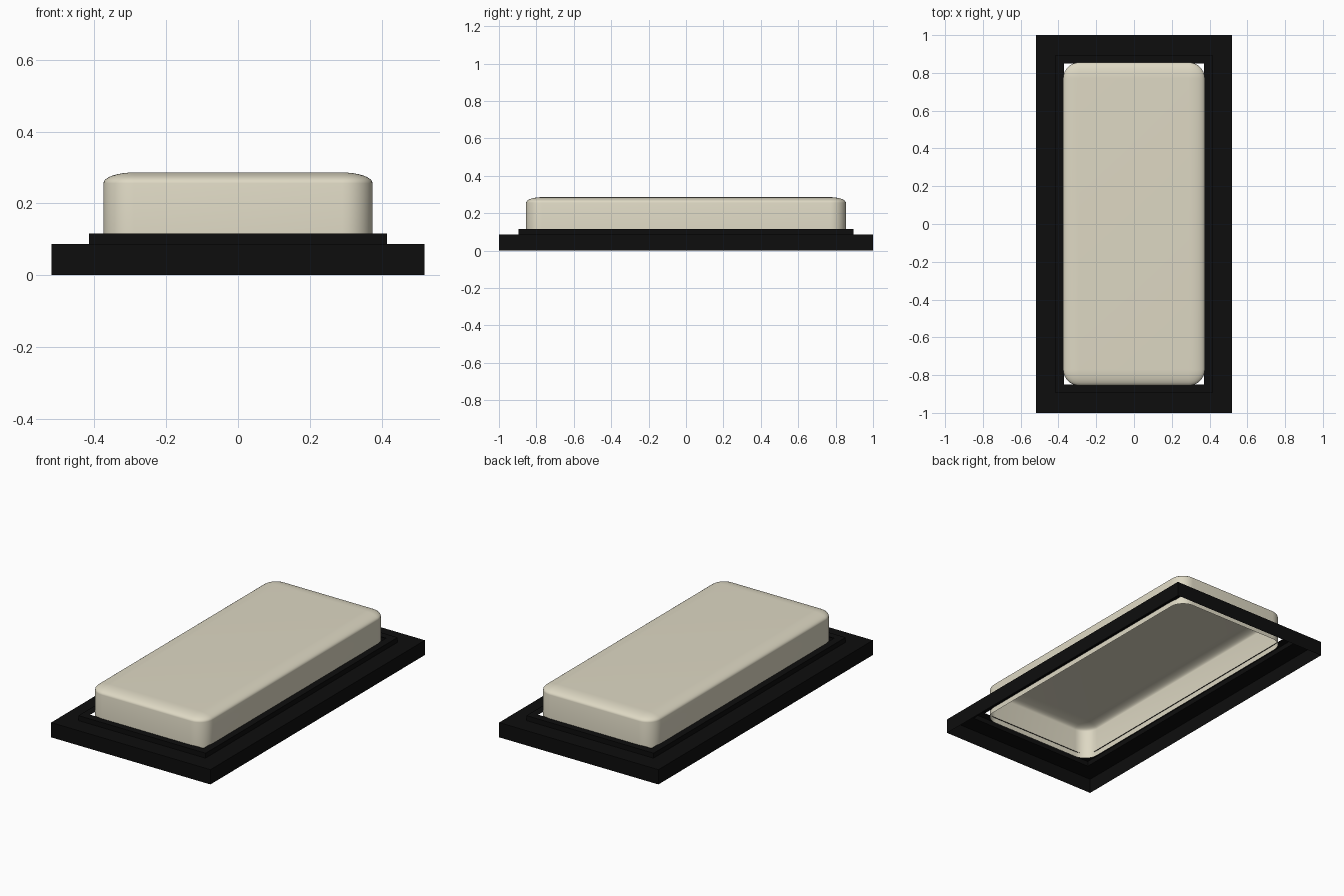
import bpy, bmesh
from math import sin, cos, pi

if "Cube" in bpy.data.objects:
    bpy.data.objects.remove(bpy.data.objects["Cube"])


def material(name, color):
    m = bpy.data.materials.new(name)
    m.diffuse_color = color
    m.use_nodes = True
    m.node_tree.nodes["Principled BSDF"].inputs["Base Color"].default_value = m.diffuse_color
    return m


def rounded_loop(bm, hx, hy, r, z, seg):
    """Rectangle with rounded corners, seg + 1 points per corner."""
    verts = []
    for k, (sx, sy) in enumerate([(1, 1), (-1, 1), (-1, -1), (1, -1)]):
        for i in range(seg + 1):
            a = pi / 2 * (k + i / seg) if seg else 0
            verts.append(bm.verts.new((sx * (hx - r) + r * cos(a),
                                       sy * (hy - r) + r * sin(a), z)))
    return verts


def loft(name, rings, mat, seg=0, cap=False):
    """Bridge a stack of (half x, half y, corner radius, z) rings."""
    bm = bmesh.new()
    loops = [rounded_loop(bm, *ring, seg) for ring in rings]
    for a, b in zip(loops, loops[1:]):
        n = len(a)
        for i in range(n):
            j = (i + 1) % n
            bm.faces.new((a[i], a[j], b[j], b[i]))
    if cap:
        bm.faces.new(loops[-1])
    bmesh.ops.remove_doubles(bm, verts=bm.verts, dist=1e-5)
    mesh = bpy.data.meshes.new(name)
    bm.to_mesh(mesh)
    bm.free()
    obj = bpy.data.objects.new(name, mesh)
    bpy.context.collection.objects.link(obj)
    mesh.materials.append(mat)
    return obj


black = material("black_plastic", (0.004, 0.004, 0.004, 1))
cream = material("cream_cover", (0.73, 0.69, 0.55, 1))

# Stepped frame: thin shell, open underneath, with a square-cornered opening
loft("frame", [(0.52, 1.0, 0, 0), (0.52, 1.0, 0, 0.087),
               (0.415, 0.895, 0, 0.087), (0.415, 0.895, 0, 0.116),
               (0.37, 0.85, 0, 0.116)], black)

# Hollow cover: upright skirt, then a flattened rounded edge up to the flat top
R, H, STEPS = 0.085, 0.03, 8
rings = [(0.375, 0.855, R, 0.085)]
for i in range(STEPS + 1):
    a = pi / 2 * i / STEPS
    inset = R * (1 - cos(a))
    rings.append((0.375 - inset, 0.855 - inset, R - inset, 0.256 + H * sin(a)))
cover = loft("cover", rings, cream, seg=STEPS, cap=True)

bpy.context.view_layer.objects.active = cover
cover.select_set(True)
bpy.ops.object.shade_smooth_by_angle(angle=pi / 6)
